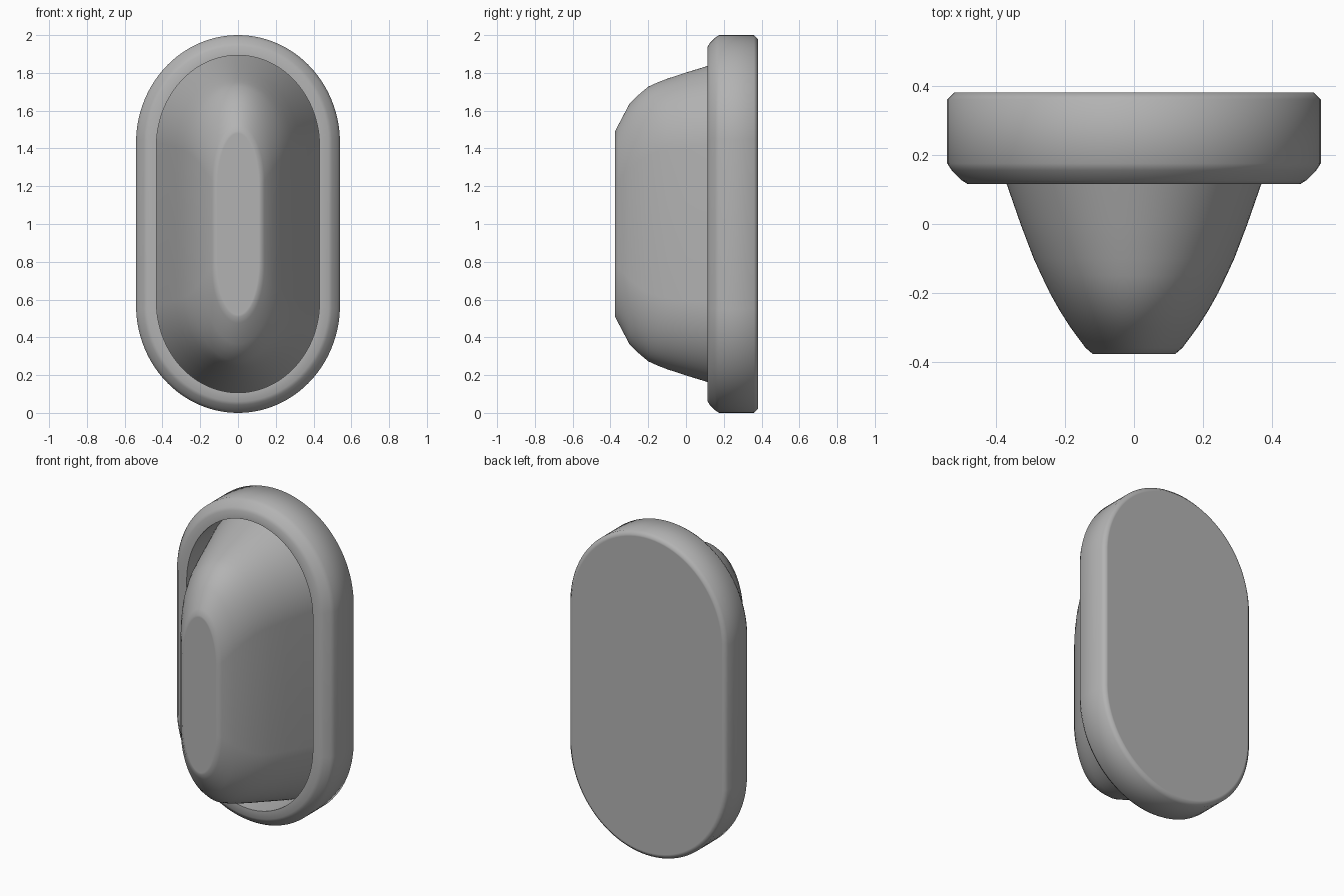
import bpy
import bmesh
import math

cube = bpy.data.objects.get("Cube")
if cube:
    bpy.data.objects.remove(cube, do_unlink=True)

SEGMENTS = 96

grey = bpy.data.materials.new("plain grey")
grey.use_nodes = True
colour = (0.45, 0.45, 0.45, 1)
grey.diffuse_color = colour
grey.node_tree.nodes["Principled BSDF"].inputs["Base Color"].default_value = colour


def oval_ring(bm, half_width, half_height, straight, y):
    """Upright oval: two half ellipses joined by straight sides."""
    ring = []
    for i in range(SEGMENTS):
        angle = 2 * math.pi * (i + 0.5) / SEGMENTS
        s = math.sin(angle)
        z = 1 + (half_height - straight) * s + math.copysign(straight, s)
        ring.append(bm.verts.new((half_width * math.cos(angle), y, z)))
    return ring


def loft(name, sections, angle):
    """Skin oval sections, capping the first one."""
    bm = bmesh.new()
    rings = [oval_ring(bm, *section) for section in sections]
    bm.faces.new(rings[0])
    for a, b in zip(rings, rings[1:]):
        for i in range(SEGMENTS):
            j = (i + 1) % SEGMENTS
            bm.faces.new((a[i], a[j], b[j], b[i]))
    bmesh.ops.recalc_face_normals(bm, faces=bm.faces)
    mesh = bpy.data.meshes.new(name)
    bm.to_mesh(mesh)
    bm.free()
    mesh.materials.append(grey)
    obj = bpy.data.objects.new(name, mesh)
    bpy.context.collection.objects.link(obj)
    bpy.ops.object.select_all(action='DESELECT')
    obj.select_set(True)
    bpy.context.view_layer.objects.active = obj
    bpy.ops.object.shade_smooth_by_angle(angle=math.radians(angle))
    return obj


# Backplate with bevelled edges, raised rim and a recess wall;
# its floor closes the recess below the dome
loft("backplate", [
    (0.51, 0.97, 0.43, 0.38),
    (0.52, 0.98, 0.43, 0.38),
    (0.54, 1.00, 0.43, 0.36),
    (0.54, 1.00, 0.43, 0.175),
    (0.527, 0.987, 0.43, 0.155),
    (0.498, 0.958, 0.43, 0.126),
    (0.48, 0.94, 0.43, 0.115),
    (0.432, 0.893, 0.41, 0.115),
    (0.432, 0.893, 0.41, 0.30),
    (0.35, 0.80, 0.40, 0.30),
], 60)

# Domed cover with a flat front, spreading out into the recess
loft("domed_cover", [
    (0.11, 0.48, 0.20, -0.375),
    (0.12, 0.493, 0.20, -0.375),
    (0.14, 0.525, 0.22, -0.358),
    (0.183, 0.635, 0.28, -0.30),
    (0.215, 0.685, 0.32, -0.25),
    (0.243, 0.727, 0.35, -0.20),
    (0.267, 0.75, 0.37, -0.15),
    (0.29, 0.769, 0.38, -0.10),
    (0.328, 0.802, 0.39, 0.0),
    (0.368, 0.837, 0.40, 0.115),
    (0.432, 0.893, 0.41, 0.295),
], 60)
